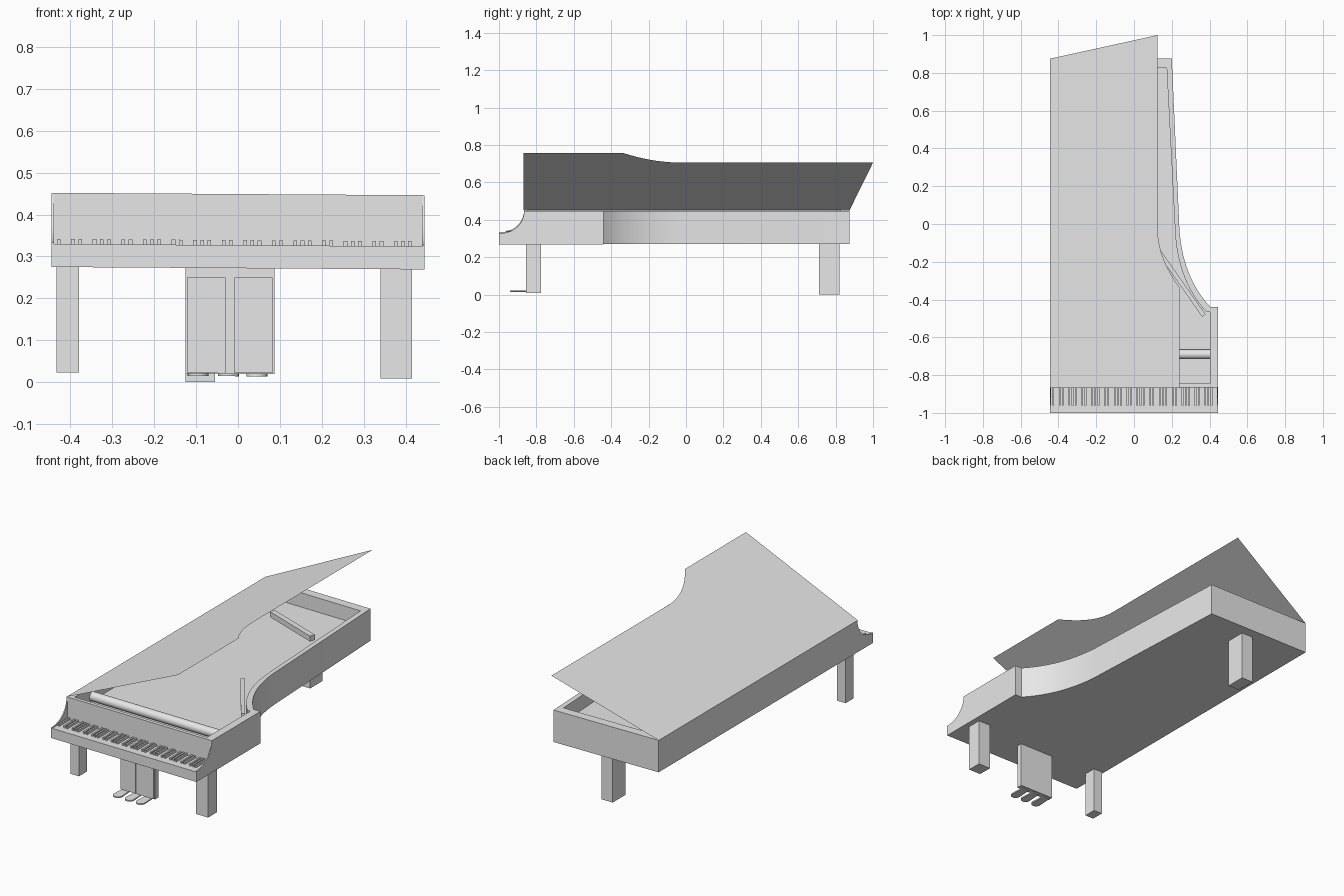
import bpy
import bmesh
import math
from mathutils import Vector

cube = bpy.data.objects.get("Cube")
if cube:
    bpy.data.objects.remove(cube, do_unlink=True)

GREY = (0.8, 0.8, 0.8, 1.0)
mat = bpy.data.materials.new("plain grey")
mat.use_nodes = True
mat.diffuse_color = GREY
mat.node_tree.nodes["Principled BSDF"].inputs["Base Color"].default_value = GREY

TILT = 0.0065  # the case leans very slightly towards its left


def finish(name, bm, smooth=False, lean=True):
    """Turn a bmesh into a named, coloured object."""
    if lean:
        for v in bm.verts:
            v.co.z -= TILT * v.co.x
    mesh = bpy.data.meshes.new(name)
    bm.to_mesh(mesh)
    bm.free()
    mesh.materials.append(mat)
    obj = bpy.data.objects.new(name, mesh)
    bpy.context.collection.objects.link(obj)
    if smooth:
        bpy.ops.object.select_all(action='DESELECT')
        obj.select_set(True)
        bpy.context.view_layer.objects.active = obj
        bpy.ops.object.shade_smooth_by_angle(angle=math.radians(30))
    return obj


def prism(bm, points, offset):
    """Extrude a closed 3D outline along an offset."""
    face = bm.faces.new([bm.verts.new(p) for p in points])
    result = bmesh.ops.extrude_face_region(bm, geom=[face], use_keep_orig=True)
    moved = [g for g in result["geom"] if isinstance(g, bmesh.types.BMVert)]
    bmesh.ops.translate(bm, vec=Vector(offset), verts=moved)
    bmesh.ops.recalc_face_normals(bm, faces=bm.faces)


def add_box(bm, x, y, z):
    outline = [(x[0], y[0], z[0]), (x[1], y[0], z[0]), (x[1], y[1], z[0]), (x[0], y[1], z[0])]
    part = bmesh.new()
    prism(part, outline, (0, 0, z[1] - z[0]))
    temp = bpy.data.meshes.new("temp")
    part.to_mesh(temp)
    part.free()
    bm.from_mesh(temp)
    bpy.data.meshes.remove(temp)


def box(name, x, y, z):
    bm = bmesh.new()
    add_box(bm, x, y, z)
    return finish(name, bm)


def bezier(a, b, c, d, steps=14):
    """Points along a cubic curve."""
    a, b, c, d = map(Vector, (a, b, c, d))
    out = []
    for i in range(steps + 1):
        t = i / steps
        s = 1 - t
        out.append(tuple(a * s**3 + b * 3 * s * s * t + c * 3 * s * t * t + d * t**3))
    return out


# Case: outer wall, rim, inner wall, soundboard and underside
BOTTOM, TOP, BOARD = 0.272, 0.449, 0.37
bend = bezier((0.405, -0.44), (0.31, -0.34), (0.25, -0.2), (0.24, -0.02))
outer = [(-0.445, -0.865), (0.445, -0.865), (0.445, -0.44)] + bend + [(0.2, 0.875), (-0.445, 0.875)]
inner = [(-0.41, -0.845), (0.402, -0.845), (0.402, -0.465)]
inner += [(x - 0.022, y - 0.025) for x, y in bend] + [(0.173, 0.825), (-0.41, 0.825)]
bm = bmesh.new()
rings = [[bm.verts.new((x, y, z)) for x, y in loop]
         for loop, z in ((outer, BOTTOM), (outer, TOP), (inner, TOP), (inner, BOARD))]
for lower, upper in zip(rings, rings[1:]):
    for i in range(len(outer)):
        j = (i + 1) % len(outer)
        bm.faces.new((lower[i], lower[j], upper[j], upper[i]))
bm.faces.new(rings[0][::-1])
bm.faces.new(rings[-1])
bmesh.ops.recalc_face_normals(bm, faces=bm.faces)
finish("case", bm, smooth=True)

# Key bed with scooped cheeks at both ends
box("key_bed", (-0.445, 0.445), (-1.0, -0.865), (BOTTOM, 0.327))
scoop = bezier((-1.0, 0.33), (-0.92, 0.33), (-0.868, 0.38), (-0.865, TOP), 10)
for side, x in (("right", -0.445), ("left", 0.439)):
    bm = bmesh.new()
    profile = [(x, -0.865, 0.326), (x, -1.0, 0.326)] + [(x, y, z) for y, z in scoop]
    prism(bm, profile, (0.006, 0, 0))
    finish(side + "_cheek", bm, smooth=True)

# Raised keys in groups of two and three
bm = bmesh.new()
pitch = 0.89 / 52
for i in range(51):
    if i % 7 in (0, 2, 3, 5, 6):
        x = -0.445 + pitch * (i + 1)
        add_box(bm, (x - 0.0045, x + 0.0045), (-0.96, -0.866), (0.326, 0.339))
finish("raised_keys", bm)

# Open lid: a thin sheet hinged along the straight side
lid_outline = [(-0.445, 0.875), (-0.445, -0.868), (0.24, -0.868)]
lid_outline += bezier((0.24, -0.335), (0.18, -0.25), (0.125, -0.15), (0.125, -0.02))
lid_outline += [(0.125, 1.0)]
bm = bmesh.new()
bm.faces.new([bm.verts.new((x, y, 0.452 + (x + 0.445) * 0.445)) for x, y in lid_outline])
finish("lid", bm, lean=False)

# Round rail across the inside
bm = bmesh.new()
ring = [(-0.41, -0.69 + 0.025 * math.cos(a), 0.395 + 0.025 * math.sin(a))
        for a in (math.tau * i / 24 for i in range(24))]
prism(bm, ring, (0.812, 0, 0))
finish("round_rail", bm, smooth=True)


def strut(name, start, end, width, z0, z1):
    a, b = Vector(start), Vector(end)
    d = (b - a).normalized()
    n = Vector((-d.y, d.x)) * width / 2
    bm = bmesh.new()
    prism(bm, [(p.x, p.y, z0) for p in (a - n, b - n, b + n, a + n)], (0, 0, z1 - z0))
    finish(name, bm)


# Struts inside the case
strut("side_strut", (0.135, -0.15), (0.37, -0.485), 0.022, 0.405, 0.435)
strut("tail_strut", (-0.21, 0.6), (0.12, 0.48), 0.03, 0.4, 0.43)

# Legs
box("front_right_leg", (-0.433, -0.38), (-0.85, -0.78), (0.02, BOTTOM))
box("front_left_leg", (0.34, 0.415), (-0.855, -0.775), (0.011, BOTTOM))
box("back_leg", (-0.125, -0.055), (0.71, 0.82), (0.0, BOTTOM))

# Pedal box with two raised panels
box("pedal_box", (-0.125, 0.087), (-0.85, -0.82), (0.02, BOTTOM))
for side, x in (("right", -0.12), ("left", -0.008)):
    box(side + "_pedal_panel", (x, x + 0.09), (-0.855, -0.85), (0.022, 0.25))

# Pedals with rounded tips
for side, x in (("right", -0.095), ("middle", -0.023), ("left", 0.045)):
    tip = [(x + 0.025 * math.cos(a), -0.915 - 0.025 * math.sin(a), 0.014)
           for a in (math.pi * i / 10 for i in range(11))]
    bm = bmesh.new()
    prism(bm, [(x - 0.02, -0.83, 0.014), (x + 0.02, -0.83, 0.014)] + tip, (0, 0, 0.007))
    finish(side + "_pedal", bm)
